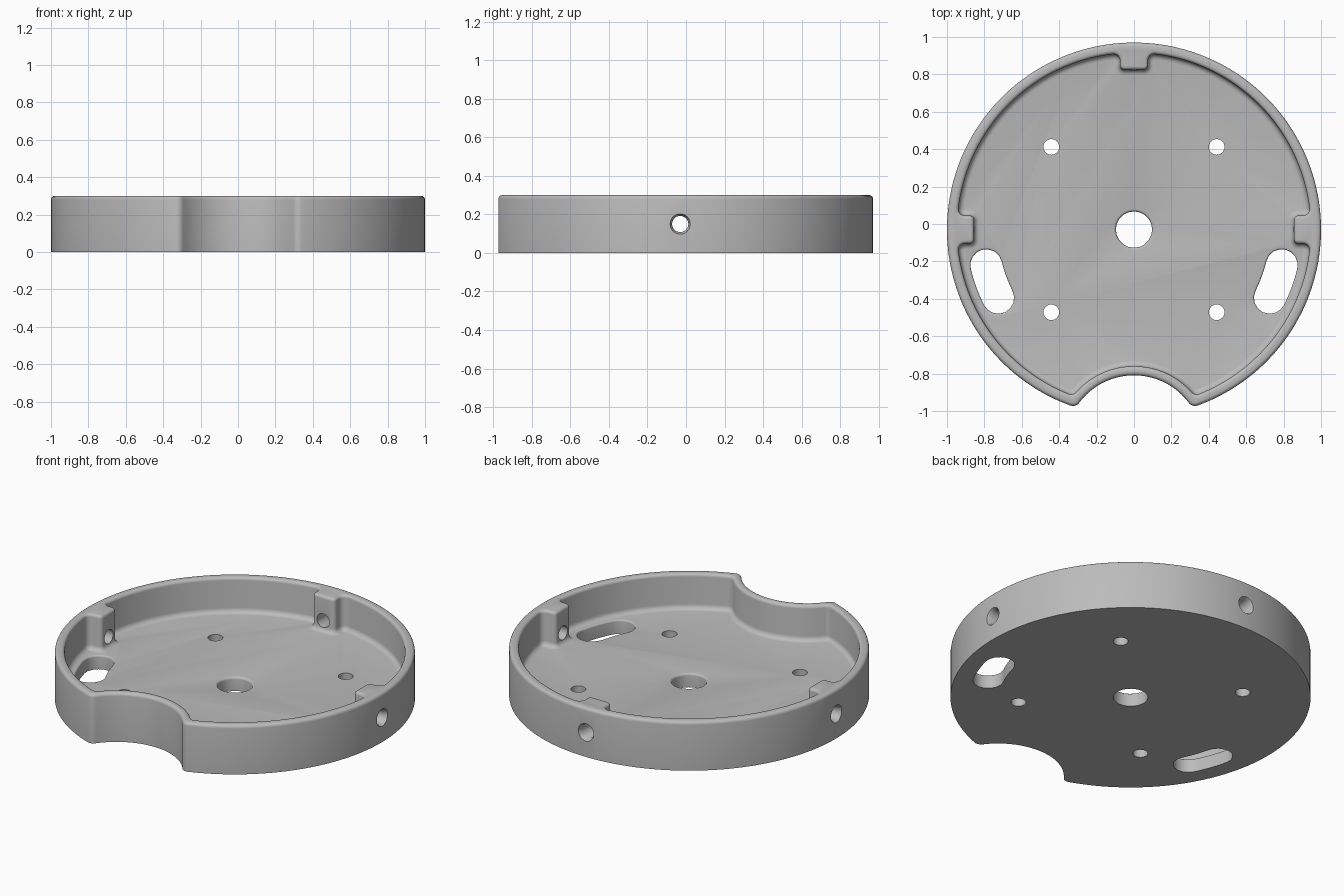
import bpy, bmesh, math
from mathutils import Vector, Matrix

if "Cube" in bpy.data.objects:
    bpy.data.objects.remove(bpy.data.objects["Cube"])

O = Vector((0, -0.03))        # centre of the round body
N = Vector((0, -1.175))       # centre of the front notch
H, FLOOR = 0.30, 0.085
PI = math.pi

grey = bpy.data.materials.new("plain grey")
grey.diffuse_color = (0.5, 0.5, 0.5, 1)
grey.use_nodes = True
grey.node_tree.nodes["Principled BSDF"].inputs["Base Color"].default_value = grey.diffuse_color


def ang(v):
    return math.atan2(v.y, v.x)


def polar(r, a):
    return Vector((r * math.cos(a), r * math.sin(a)))


def outline(arcs, d=0.0, mirror=False):
    """Points along arcs (centre, radius, start, end), grown outwards by d."""
    pts = []
    for c, r, a0, a1 in arcs:
        s = 1 if a1 > a0 else -1
        n = max(6, int(abs(a1 - a0) * r / 0.03))
        pts += [c + polar(r + s * d, a0 + (a1 - a0) * i / n) for i in range(n + 1)]
    if mirror:
        pts += [Vector((-p.x, p.y)) for p in reversed(pts) if p.x > 1e-4]
    clean = []
    for p in pts:
        if not clean or (p - clean[-1]).length > 1e-5:
            clean.append(p)
    if (clean[0] - clean[-1]).length < 1e-5:
        clean.pop()
    return clean


def loft(name, rings, matrix=Matrix()):
    """Closed solid through stacked (points, z) rings of equal length."""
    bm = bmesh.new()
    rows = [[bm.verts.new(matrix @ Vector((p.x, p.y, z))) for p in pts] for pts, z in rings]
    for a, b in zip(rows, rows[1:]):
        for i in range(len(a)):
            j = (i + 1) % len(a)
            bm.faces.new((a[i], a[j], b[j], b[i]))
    bm.faces.new(rows[0][::-1])
    bm.faces.new(rows[-1])
    bmesh.ops.recalc_face_normals(bm, faces=bm.faces)
    me = bpy.data.meshes.new(name)
    bm.to_mesh(me)
    bm.free()
    ob = bpy.data.objects.new(name, me)
    bpy.context.collection.objects.link(ob)
    me.materials.append(grey)
    return ob


def notch_and_tip(R, rn, r):
    """Half of the notch, then the rounded tip; also returns the tip angle."""
    d = (O - N).length
    a = ((R - r) ** 2 + d * d - (rn + r) ** 2) / (2 * d)
    T = O + Vector((math.sqrt((R - r) ** 2 - a * a), -a))
    a0, a1 = ang(N - T), ang(T - O)
    if a0 > a1:
        a0 -= 2 * PI
    return [(N, rn, PI / 2, ang(T - N)), (T, r, a0, a1)], a1


def tab(R, direction):
    """Two mirrored halves of an inward screw tab, plus its half angle."""
    w, depth, rr, rc = 0.075, 0.855, 0.035, 0.024
    u = polar(1, direction)
    v = polar(1, direction + PI / 2)
    h = math.sqrt((R - rr) ** 2 - (w + rr) ** 2)
    half = math.atan2(w + rr, h)
    first = [(O + u * h - v * (w + rr), rr, direction - half, direction + PI / 2),
             (O + u * (depth + rc) - v * (w - rc), rc, direction - PI / 2, direction - PI)]
    second = [(O + u * (depth + rc) + v * (w - rc), rc, direction + PI, direction + PI / 2),
              (O + u * h + v * (w + rr), rr, direction - PI / 2, direction + half)]
    return first, second, half


# outer and pocket outlines, right half only
outer, t = notch_and_tip(1.0, 0.366, 0.04)
outer.append((O, 1.0, t, PI / 2))

RP = 0.945
pocket, t = notch_and_tip(RP, 0.415, 0.035)
side_a, side_b, half = tab(RP, 0)
back_a, _, _ = tab(RP, PI / 2)
pocket += [(O, RP, t, -half)] + side_a + side_b + [(O, RP, half, PI / 2 - half)] + back_a

# tray shell: plain outer solid with rounded rim
steps = [i * PI / 8 for i in range(5)]
rim = 0.02
rings = [(outline(outer, 0, True), 0)]
rings += [(outline(outer, -rim * (1 - math.cos(a)), True), H - rim + rim * math.sin(a)) for a in steps]
tray = loft("tray", rings)

# pocket cutter with rounded floor and flared rim
ff, fr = 0.03, 0.018
rings = [(outline(pocket, -ff * (1 - math.sin(a)), True), FLOOR + ff * (1 - math.cos(a))) for a in steps]
rings += [(outline(pocket, fr * (1 - math.cos(a)), True), H - fr + fr * math.sin(a)) for a in steps]
rings.append((outline(pocket, fr, True), H + 0.1))
cutters = [loft("pocket_cutter", rings)]


def through_cut(name, arcs, e):
    """Floor opening whose upper edge is rounded by e."""
    rr = [(outline(arcs), -0.1)]
    if e:
        rr += [(outline(arcs, e * (1 - math.cos(a))), FLOOR - e + e * math.sin(a)) for a in steps]
    rr.append((outline(arcs, e), FLOOR + 0.02))
    cutters.append(loft(name, rr))


# centre hole and four mounting holes
through_cut("centre_hole_cutter", [(O, 0.097, 0, 2 * PI)], 0.014)
for x in (-0.442, 0.442):
    for y in (-0.442, 0.442):
        through_cut("mount_hole_cutter", [(O + Vector((x, y)), 0.042, i * PI / 2, (i + 1) * PI / 2)
                                          for i in range(4)], 0)

# curved slots near the front corners
RS, W = 0.8125, 0.085
for lo, hi in ((-26.7, -13.5), (193.5, 206.7)):
    a, b = math.radians(lo), math.radians(hi)
    through_cut("slot_cutter", [(O, RS + W, a, b), (O + polar(RS, b), W, b, b + PI),
                                (O, RS - W, b, a), (O + polar(RS, a), W, a + PI, a + 2 * PI)], 0.01)

# countersunk radial screw holes through the tabs
for d in (0, PI / 2, PI):
    m = (Matrix.Translation((O.x, O.y, 0.15)) @ Matrix.Rotation(d, 4, 'Z')
         @ Matrix.Rotation(PI / 2, 4, 'Y'))
    prof = [(0.042, 0.78), (0.042, 0.978), (0.053, 1.0), (0.053, 1.1)]
    cutters.append(loft("screw_hole_cutter",
                        [([polar(r, i * PI / 16) for i in range(32)], z) for r, z in prof], m))

# cut everything out of the tray
bpy.context.view_layer.objects.active = tray
tray.select_set(True)
for c in cutters:
    c.hide_render = True
    mod = tray.modifiers.new("cut", 'BOOLEAN')
    mod.operation, mod.solver, mod.object = 'DIFFERENCE', 'EXACT', c
    bpy.ops.object.modifier_apply(modifier=mod.name)
for c in cutters:
    bpy.data.objects.remove(c, do_unlink=True)

bpy.ops.object.select_all(action='DESELECT')
tray.select_set(True)
bpy.ops.object.shade_smooth_by_angle(angle=math.radians(35))
